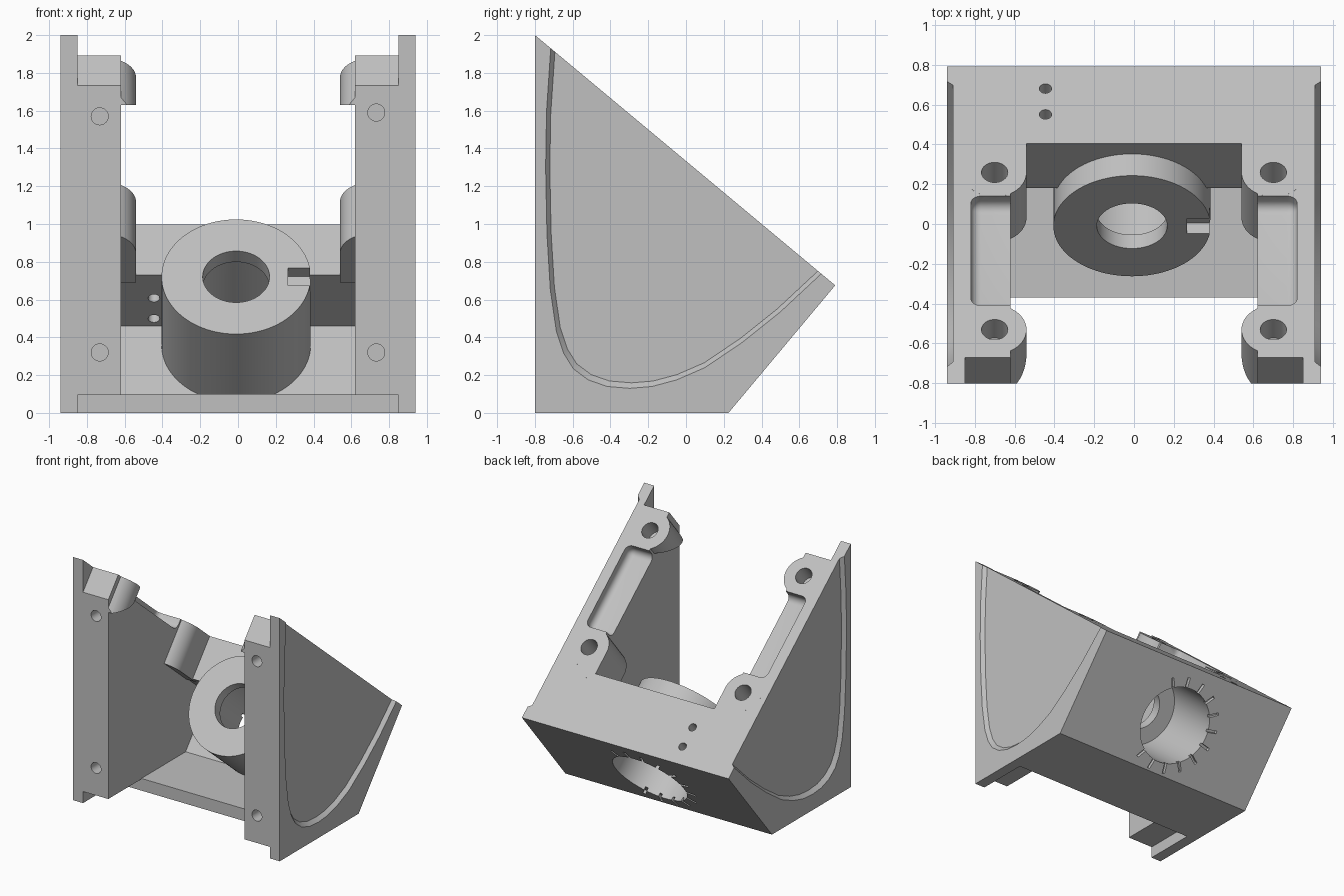
import bpy, bmesh
from math import radians, pi, cos, sin
from mathutils import Matrix, Vector

cube = bpy.data.objects.get("Cube")
if cube:
    bpy.data.objects.remove(cube, do_unlink=True)

grey = bpy.data.materials.new("light_grey")
grey.use_nodes = True
grey.diffuse_color = (0.53, 0.53, 0.53, 1)
grey.node_tree.nodes["Principled BSDF"].inputs["Base Color"].default_value = (0.53, 0.53, 0.53, 1)

# Tilted frame: local y runs down the sloping face, local z is its normal
SLOPE = Matrix.Translation((0, -0.8, 2)) @ Matrix.Rotation(radians(-39.8), 4, 'X')
WORLD = Matrix.Identity(4)


def finish(bm, name, matrix=WORLD):
    bmesh.ops.transform(bm, matrix=matrix, verts=bm.verts)
    bmesh.ops.recalc_face_normals(bm, faces=bm.faces)
    mesh = bpy.data.meshes.new(name)
    bm.to_mesh(mesh)
    bm.free()
    mesh.materials.append(grey)
    obj = bpy.data.objects.new(name, mesh)
    bpy.context.collection.objects.link(obj)
    return obj


def box(name, lo, hi, matrix=WORLD, bevel=0):
    bm = bmesh.new()
    lo, hi = Vector(lo), Vector(hi)
    bmesh.ops.create_cube(bm, size=1)
    for v in bm.verts:
        v.co = Vector([(a + b) / 2 + c * (b - a) for a, b, c in zip(lo, hi, v.co)])
    if bevel:
        bmesh.ops.bevel(bm, geom=bm.edges[:], offset=bevel, segments=6, profile=0.5, affect='EDGES')
    return finish(bm, name, matrix)


def cylinder(name, start, end, radius, matrix=WORLD, sides=48):
    start, end = Vector(start), Vector(end)
    axis = end - start
    bm = bmesh.new()
    bmesh.ops.create_cone(bm, cap_ends=True, segments=sides, radius1=radius, radius2=radius, depth=axis.length)
    turn = axis.to_track_quat('Z', 'Y').to_matrix().to_4x4()
    return finish(bm, name, matrix @ Matrix.Translation((start + end) / 2) @ turn)


def loft(name, ring_a, xa, ring_b, xb):
    """Solid between two side profiles given in (y, z)."""
    bm = bmesh.new()
    a = [bm.verts.new((xa, y, z)) for y, z in ring_a]
    b = [bm.verts.new((xb, y, z)) for y, z in ring_b]
    bm.faces.new(a)
    bm.faces.new(b[::-1])
    for i in range(len(a)):
        j = (i + 1) % len(a)
        bm.faces.new((a[i], b[i], b[j], a[j]))
    return finish(bm, name)


def combine(tool, operation='DIFFERENCE'):
    tool.hide_render = True
    mod = bracket.modifiers.new("join", 'BOOLEAN')
    mod.operation, mod.solver, mod.object = operation, 'EXACT', tool
    bpy.context.view_layer.objects.active = bracket
    bpy.ops.object.modifier_apply(modifier=mod.name)
    bpy.data.objects.remove(tool, do_unlink=True)


# Main wedge body
wedge = [(-0.8, 0), (0.225, 0), (0.79, 0.675), (-0.8, 2)]
bracket = loft("bracket", wedge, -0.94, wedge, 0.94)

# Interior opening, leaving the floor, thin rear wall and thick rear plate
inside = [(-1, -0.1), (-0.37, -0.1), (-0.37, 0.1), (0.205, 0.1), (0.505, 0.46),
          (0.182, 0.729), (0.566, 1.19), (0.3, 2.4), (-1, 2.4)]
combine(loft("opening", inside, -0.62, inside, 0.62))

# Screw lugs, front pair rounded and rear pair blended into the plate
for s in (-1, 1):
    combine(cylinder("front_lug", (0.7 * s, 0.351, 0), (0.7 * s, 0.351, -0.5), 0.16, SLOPE), 'UNION')
    combine(cylinder("rear_lug", (0.7 * s, 1.379, 0), (0.7 * s, 1.379, -0.355), 0.16, SLOPE), 'UNION')
    x1, x2 = sorted((0.54 * s, 0.7 * s))
    combine(box("lug_web", (x1, 1.379, -0.355), (x2, 1.62, 0), SLOPE), 'UNION')
combine(box("lug_trim", (-0.62, -1.2, 1), (0.62, -0.2, 1.63)))
combine(box("front_trim", (-1.2, -1.4, -0.5), (1.2, -0.8, 2.5)))

# Hollow boss with a stepped bore and a key slot
axis_z = -0.477
combine(cylinder("boss", (-0.01, 1.426, axis_z), (-0.01, 2.03, axis_z), 0.395, SLOPE, 96), 'UNION')
combine(cylinder("through_hole", (-0.01, 1.3, axis_z), (-0.01, 1.7, axis_z), 0.177, SLOPE, 64))
combine(cylinder("rear_bore", (-0.01, 1.516, axis_z), (-0.01, 2.2, axis_z), 0.31, SLOPE, 96))
combine(box("key_slot", (0.265, 1.38, axis_z - 0.06), (0.45, 1.496, axis_z + 0.06), SLOPE))

# Scale ticks around the rear bore
for i in range(12):
    spin = Matrix.Rotation(pi + radians(-121 + 22 * i), 4, 'Y')
    place = SLOPE @ Matrix.Translation((-0.01, 2.07, axis_z)) @ spin
    combine(box("tick", (0.3, -0.03, -0.011), (0.39, 0.05, 0.011), place))

# Stepped corners between the outer side strips
combine(box("top_step", (-0.85, -0.5, -0.6), (0.85, 0.17, 0.3), SLOPE))
combine(box("bottom_step", (-0.85, -1, -0.2), (0.85, -0.37, 0.095)))

# Swept recess outline on each outer side
sweep = [(-0.68, 2.3), (-0.72, 1.93), (-0.742, 1.6), (-0.747, 1.3), (-0.74, 0.95), (-0.722, 0.65),
         (-0.69, 0.43), (-0.65, 0.31), (-0.6, 0.23), (-0.52, 0.17), (-0.42, 0.135), (-0.3, 0.125),
         (-0.18, 0.135), (-0.05, 0.17), (0.1, 0.235), (0.3, 0.37), (0.5, 0.53), (0.72, 0.735),
         (0.95, 0.95), (0.95, 2.3)]
inset = [(y * 0.965, 1.1 + (z - 1.1) * 0.965) for y, z in sweep]

for s in (-1, 1):
    combine(loft("side_recess", sweep, 0.945 * s, inset, 0.91 * s))
    # Rounded relief pocket between the lugs
    x1, x2 = sorted((0.5 * s, 0.82 * s))
    combine(box("pocket", (x1, 0.508, -0.09), (x2, 1.224, 0.15), SLOPE, 0.05))
    # Screw holes in the sloping face and in the front face
    for y, depth in ((0.351, 0.145), (1.379, 0.3)):
        combine(cylinder("screw_hole", (0.7 * s, y, 0.1), (0.7 * s, y, -depth), 0.066, SLOPE, 32))
    for z in (0.32, 1.58 + 0.01 * s):
        combine(cylinder("front_hole", (0.732 * s, -1, z), (0.732 * s, -0.6, z), 0.045, WORLD, 32))

# Two small pin holes through the rear plate
for y in (1.758, 1.927):
    combine(cylinder("pin_hole", (-0.445, y, 0.1), (-0.445, y, -0.45), 0.031, SLOPE, 24))

bpy.ops.object.select_all(action='DESELECT')
bracket.select_set(True)
bpy.context.view_layer.objects.active = bracket
bpy.ops.object.shade_smooth_by_angle(angle=radians(30))
